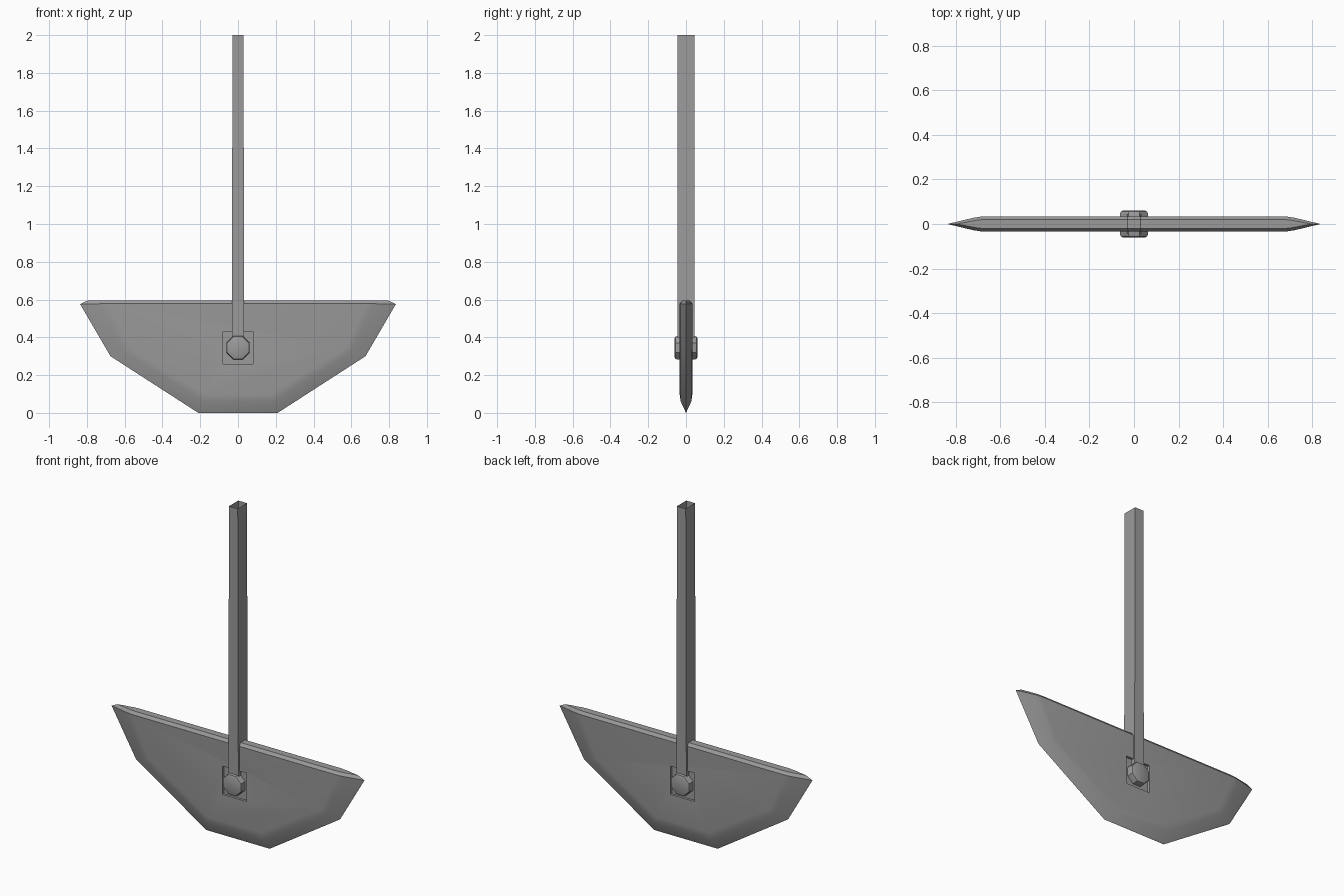
import bpy, bmesh, math
from mathutils import Matrix, Vector

cube = bpy.data.objects.get("Cube")
if cube:
    bpy.data.objects.remove(cube, do_unlink=True)

steel = bpy.data.materials.new("grey steel")
steel.use_nodes = True
GREY = (0.33, 0.33, 0.33, 1)
steel.diffuse_color = GREY
steel.node_tree.nodes["Principled BSDF"].inputs["Base Color"].default_value = GREY


def finish(name, bm):
    bmesh.ops.recalc_face_normals(bm, faces=bm.faces[:])
    mesh = bpy.data.meshes.new(name)
    bm.to_mesh(mesh)
    bm.free()
    mesh.materials.append(steel)
    ob = bpy.data.objects.new(name, mesh)
    bpy.context.collection.objects.link(ob)
    return ob


def activate(ob):
    bpy.ops.object.select_all(action='DESELECT')
    ob.select_set(True)
    bpy.context.view_layer.objects.active = ob


def smooth(ob, degrees=30):
    activate(ob)
    bpy.ops.object.shade_smooth_by_angle(angle=math.radians(degrees))


def box(bm, size, centre):
    m = Matrix.Translation(centre) @ Matrix.Diagonal((*size, 1))
    return bmesh.ops.create_cube(bm, size=1, matrix=m)["verts"]


# Blade: half outlines (x, z) from the top cap down, sharp edge to flat face
cap_y = [0, 0.018, 0.021]
side_y = [0, 0.028, 0.034]
outlines = [
    [(0.795, 0.595), (0.836, 0.576), (0.675, 0.30), (0.21, 0.0)],
    [(0.70, 0.595), (0.72, 0.578), (0.605, 0.325), (0.19, 0.06)],
    [(0.66, 0.595), (0.68, 0.578), (0.57, 0.345), (0.175, 0.10)],
]
bm = bmesh.new()


def chain(i, side):
    ys = [cap_y[i]] + [side_y[i]] * 3
    pts = [(x, side * y, z) for (x, z), y in zip(outlines[i], ys)]
    pts += [(-x, y, z) for x, y, z in reversed(pts)]
    return [bm.verts.new(p) for p in pts]


loops = [chain(2, -1), chain(1, -1), chain(0, 1), chain(1, 1), chain(2, 1)]
for a, b in zip(loops, loops[1:]):
    for k in range(len(a) - 1):
        bm.faces.new((a[k], a[k + 1], b[k + 1], b[k]))
for face in (loops[0], loops[-1]):
    bm.faces.new(face[1:-1])
    bm.faces.new((face[0], face[1], face[-2], face[-1]))
bm.faces.new([c[0] for c in loops] + [c[-1] for c in reversed(loops)])
blade = finish("blade", bm)

# Square sockets sunk into both blade faces
bm = bmesh.new()
for side in (-1, 1):
    box(bm, (0.16, 0.04, 0.17), (0, side * 0.04, 0.345))
cutter = finish("socket_cutter", bm)
cutter.hide_render = True
cut = blade.modifiers.new("sockets", 'BOOLEAN')
cut.operation = 'DIFFERENCE'
cut.solver = 'EXACT'
cut.object = cutter
activate(blade)
bpy.ops.object.modifier_apply(modifier=cut.name)
bpy.data.objects.remove(cutter, do_unlink=True)
smooth(blade)

# Shaft: slightly tapered bar, open at the top
bm = bmesh.new()
box(bm, (0.066, 0.088, 1.68), (0, 0, 1.16))
for v in bm.verts:
    if v.co.z > 1:
        v.co.x *= 0.88
bm.faces.ensure_lookup_table()
bmesh.ops.delete(bm, geom=[f for f in bm.faces if f.calc_center_median().z > 1.9],
                 context='FACES_ONLY')
finish("shaft", bm)

# Bolt: bevelled octagon through the blade and shaft
bm = bmesh.new()
turn = (Matrix.Translation((0, 0, 0.345)) @ Matrix.Rotation(math.pi / 2, 4, 'X')
        @ Matrix.Rotation(math.pi / 8, 4, 'Z'))
bmesh.ops.create_cone(bm, cap_ends=True, segments=8, radius1=0.067, radius2=0.067,
                      depth=0.12, matrix=turn)
rims = [e for e in bm.edges if abs(e.verts[0].co.y - e.verts[1].co.y) < 0.01]
bmesh.ops.bevel(bm, geom=rims, offset=0.012, segments=2, profile=0.5, affect='EDGES')
smooth(finish("bolt", bm), 40)
